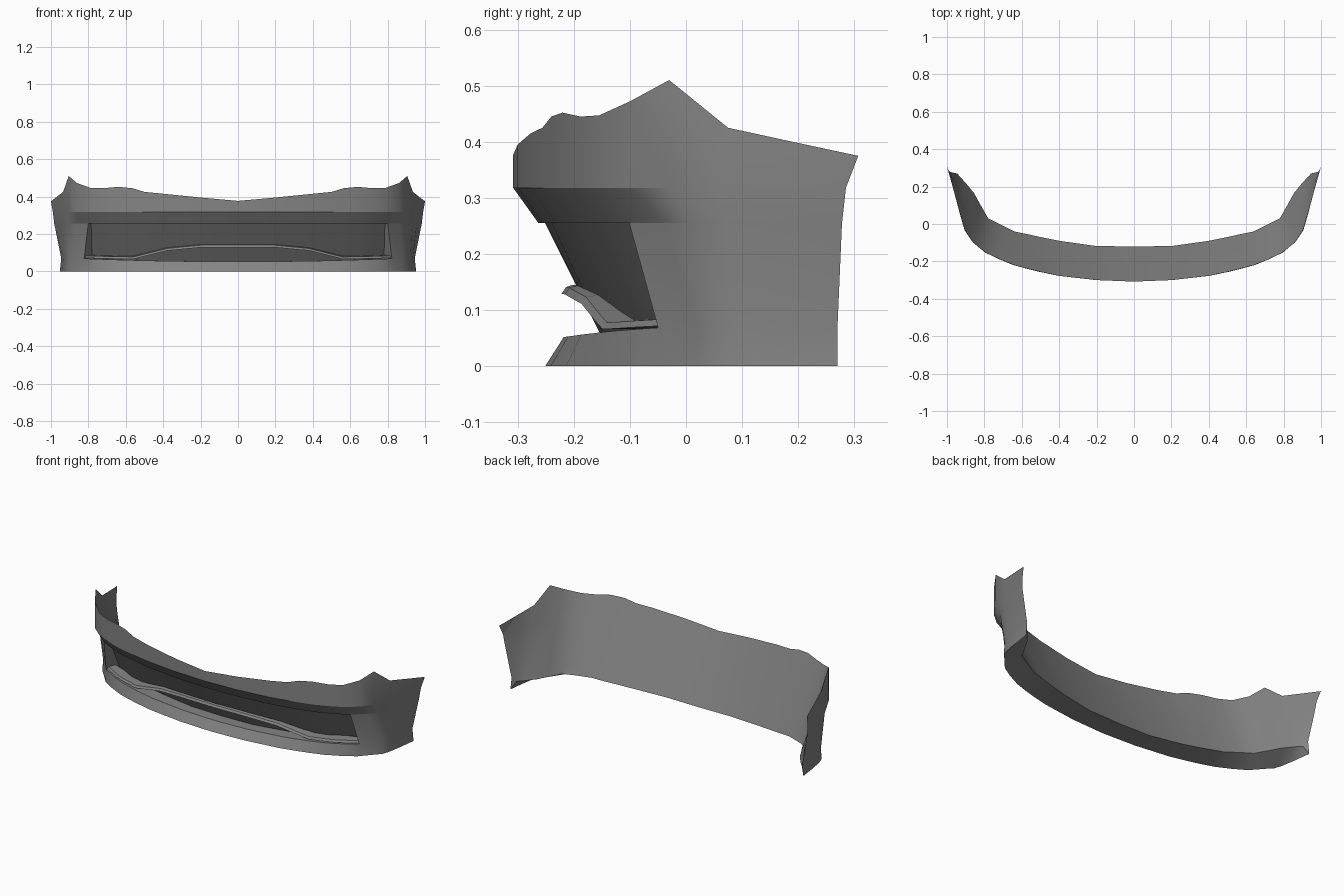
import bpy, bmesh, math
from mathutils import Vector

cube = bpy.data.objects.get("Cube")
if cube:
    bpy.data.objects.remove(cube)


def make_material(name, value):
    mat = bpy.data.materials.new(name)
    mat.use_nodes = True
    color = (value, value, value, 1)
    mat.diffuse_color = color
    node = next(n for n in mat.node_tree.nodes if n.type == 'BSDF_PRINCIPLED')
    node.inputs["Base Color"].default_value = color
    return mat


body_grey = make_material("body grey", 0.23)
dark_grey = make_material("dark grey", 0.15)

# Half plan, centre to wing tip:
# top x, y, z | inner bottom x, y | sideways drift | front weight
HALF = [
    (0, -.308, .377, 0, -.12, 0, 1),
    (.2, -.30, .395, .2, -.118, .008, 1),
    (.4, -.277, .415, .4, -.09, .015, 1),
    (.5, -.256, .425, .5, -.07, .019, 1),
    (.565, -.24, .445, .565, -.055, .021, 1),
    (.64, -.22, .452, .64, -.04, .024, 1.02),
    (.72, -.188, .445, .72, 0, .027, 1.06),
    (.79, -.155, .447, .78, .03, .03, 1.12),
    (.86, -.1, .472, .825, .11, .02, 1.22),
    (.905, -.03, .51, .855, .165, .005, .9),
    (.935, .075, .425, .9, .22, -.012, .35),
    (.967, .19, .4, .928, .25, -.03, .1),
    (1, .307, .375, .955, .275, -.05, 0),
]
# Height, front setback, rear setback, share of sideways drift
LEVELS = [(.318, 0, -.022, .2), (.255, .045, -.029, .35),
          (.07, .09, -.037, 1.1), (0, .057, -.037, .95)]
EDGE = 7                       # station at the side of the opening
TOP_ROW, LIP_ROW = 2, 3        # rows above and below the opening


def level_height(z, x):
    # The lower lip dips towards the middle
    return z - .018 * max(0, 1 - (x / .82) ** 2) if z == .07 else z


def skin_column(s):
    x, y, z, ix, iy, drift, front = s
    pts = [Vector((x, y, z))]
    for h, fo, ro, share in LEVELS:
        if h == 0:             # the chin tucks back towards the corners
            fo += .025 * min(1, x / .82) ** 2
        pts.append(Vector((x + drift * share, y + ro + (fo - ro) * front,
                           level_height(h, x))))
    return pts


def back_point(s, h):
    # The inner sheet's lower edge rises towards the corners
    top = Vector(s[:3])
    low = Vector((s[3], s[4], .045 * min(1, s[3] / .75) ** 2))
    return top.lerp(low, min(1, (top.z - h) / (top.z - low.z)))


def back_column(s):
    if s is HALF[-1]:
        return skin_column(s)
    return [Vector(s[:3])] + [back_point(s, level_height(l[0], s[0])) for l in LEVELS]


def both_sides(columns):
    left = [[Vector((-p.x, p.y, p.z)) for p in c] for c in columns[:0:-1]]
    return left + columns


skin = both_sides([skin_column(s) for s in HALF])
back = both_sides([back_column(s) for s in HALF])
MID = len(HALF) - 1


def in_opening(i):
    return MID - EDGE <= i < MID + EDGE


def add_face(bm, pts, mat=0):
    if len({tuple(round(c, 5) for c in p) for p in pts}) > 2:
        bm.faces.new([bm.verts.new(p) for p in pts]).material_index = mat


def finish(bm, name, mats, flip=False):
    bmesh.ops.remove_doubles(bm, verts=bm.verts, dist=.0002)
    bmesh.ops.recalc_face_normals(bm, faces=bm.faces)
    if flip:
        bmesh.ops.reverse_faces(bm, faces=bm.faces)
    # Keep the long level creases crisp
    for e in bm.edges:
        level = abs(e.verts[0].co.z - e.verts[1].co.z) < .008
        if level and len(e.link_faces) == 2 and e.calc_face_angle() > .25:
            e.smooth = False
    mesh = bpy.data.meshes.new(name)
    bm.to_mesh(mesh)
    bm.free()
    for m in mats:
        mesh.materials.append(m)
    obj = bpy.data.objects.new(name, mesh)
    bpy.context.collection.objects.link(obj)
    bpy.ops.object.select_all(action='DESELECT')
    obj.select_set(True)
    bpy.context.view_layer.objects.active = obj
    bpy.ops.object.shade_smooth_by_angle(angle=math.radians(30))


def quad(grid, i, r):
    return grid[i][r], grid[i + 1][r], grid[i + 1][r + 1], grid[i][r + 1]


# Bumper shell: outer skin with an opening, inner sheet and underside
bm = bmesh.new()
for i in range(len(skin) - 1):
    for r in range(len(LEVELS)):
        if not (r == TOP_ROW and in_opening(i)):
            add_face(bm, quad(skin, i, r))
        add_face(bm, quad(back, i, r))
    add_face(bm, (skin[i][-1], skin[i + 1][-1], back[i + 1][-1], back[i][-1]))
finish(bm, "bumper_shell", [body_grey])

# Recess behind the opening: dark panel with ledges and side walls
bm = bmesh.new()
panel = [[p - Vector((0, .004, 0)) for p in c] for c in back]
for i in range(len(skin) - 1):
    if in_opening(i):
        add_face(bm, quad(panel, i, TOP_ROW), 1)
        for r in (TOP_ROW, LIP_ROW):
            add_face(bm, (skin[i][r], skin[i + 1][r], panel[i + 1][r], panel[i][r]))
for i in (MID - EDGE, MID + EDGE):
    add_face(bm, (skin[i][TOP_ROW], skin[i][LIP_ROW], panel[i][LIP_ROW], panel[i][TOP_ROW]))
finish(bm, "grille_recess", [body_grey, dark_grey], flip=True)


# Raised trim blade running across the opening
def back_y(x, z):
    for a, b in zip(HALF, HALF[1:]):
        if a[0] <= x <= b[0]:
            t = (x - a[0]) / (b[0] - a[0])
            return back_point(a, z).lerp(back_point(b, z), t).y


PATH = [(0, -.222, .129), (.2, -.216, .128), (.38, -.186, .111), (.5, -.162, .081),
        (.56, -.149, .066), (.64, -.128, .067), (.72, -.1, .069), (.815, -.047, .072)]
blade = []
for x, y, z in PATH:
    yb = back_y(min(x, .79), z + .016) - .01
    blade.append([Vector(p) for p in ((x, y, z), (x, y + .008, z + .012),
                                      (x, yb, z + .016), (x, yb, z))])
blade = both_sides(blade)
bm = bmesh.new()
for a, b in zip(blade, blade[1:]):
    for k in range(4):
        n = (k + 1) % 4
        add_face(bm, (a[k], b[k], b[n], a[n]))
for end in (blade[0], blade[-1]):
    add_face(bm, end)
finish(bm, "trim_blade", [body_grey])
